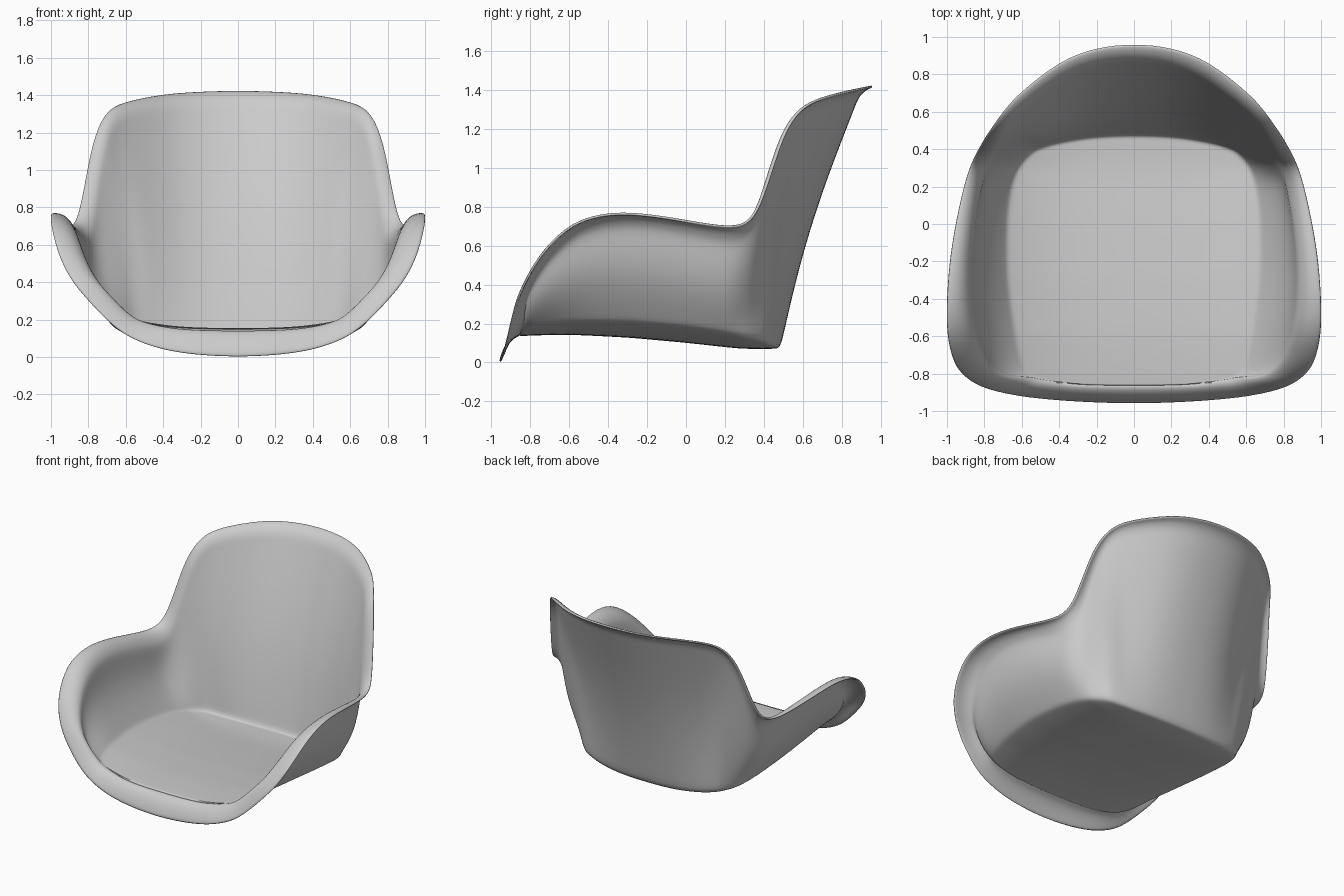
import bpy, bmesh, math
from mathutils import Vector

if "Cube" in bpy.data.objects:
    bpy.data.objects.remove(bpy.data.objects["Cube"])

# Stations from front centre to back centre (right half):
# seat edge x, y, then rim x, y, z
EDGE = [
    (0, -.84, 0, -.957, 0), (.28, -.84, .3, -.947, .02),
    (.44, -.83, .5, -.932, .07), (.53, -.815, .65, -.912, .15),
    (.585, -.785, .8, -.875, .30), (.61, -.73, .9, -.82, .425),
    (.63, -.64, .965, -.735, .565), (.655, -.5, 1, -.58, .71),
    (.68, -.3, 1, -.38, .764), (.685, -.1, .982, -.17, .752),
    (.68, .05, .95, .02, .722), (.665, .17, .91, .2, .697),
    (.645, .25, .875, .31, .715), (.625, .30, .845, .375, .80),
    (.605, .335, .815, .43, .95), (.575, .37, .785, .48, 1.1),
    (.54, .40, .75, .53, 1.215), (.49, .42, .70, .60, 1.305),
    (.42, .44, .61, .70, 1.358), (.28, .465, .40, .863, 1.4),
    (.14, .477, .2, .94, 1.415), (0, .48, 0, .96, 1.42)]
# Rolled lip per station: inset and height of its crest relative to the rim
LIP = [(.035, .132), (.035, .12), (.055, .11), (.07, .09), (.08, .08), (.09, .06),
       (.10, .04), (.10, .02), (.085, .01), (.075, .01), (.065, .008),
       (.055, .005), (.05, .0), (.05, 0), (.05, 0), (.05, 0), (.05, 0),
       (.05, -.005), (.06, -.01), (.07, -.015), (.07, -.015), (.07, -.015)]
SEAT_Z = [(-.9, .138), (-.8, .145), (-.6, .15), (-.3, .135), (0, .108),
          (.3, .075), (.5, .078)]


def seat_height(x, y):
    z = SEAT_Z[0][1]
    for (y0, z0), (y1, z1) in zip(SEAT_Z, SEAT_Z[1:]):
        if y >= y0:
            z = z0 + (z1 - z0) * min(1, (y - y0) / (y1 - y0))
    return z + .072 * (abs(x) / .65) ** 3


def catmull(a, b, c, d, t):
    return [.5 * (2 * q + (r - p) * t + (2 * p - 5 * q + 4 * r - s) * t * t
                  + (3 * q - p - 3 * r + s) * t ** 3) for p, q, r, s in zip(a, b, c, d)]


def column(s):
    """Profile from near the seat centre, out to the seat edge, up the wall, over the lip."""
    bx, by, rx, ry, rz, inset, rise = s
    base = Vector((bx, by, seat_height(bx, by)))
    rim = Vector((rx, ry, rz))
    out = Vector((rx - bx, ry - by, 0)).normalized()
    crest = rim - out * inset + Vector((0, 0, rise))
    wall = crest - base
    start = base + wall * (1 - min(.10, wall.length * .8) / wall.length)
    # Arms belly outward, the back bows slightly forward
    bow = -.045 + .08 * max(0, min(1, (ry - .25) / .4))
    bow *= min(1, wall.length / .5)
    pts = []
    for k in (.12, .25, .4, .55, .7, .83, .92, .965):
        x, y = bx * k, -.2 + (by + .2) * k
        pts.append(Vector((x, y, seat_height(x, y))))
    for k in (0, .06, .15, .28, .42, .56, .7, .85):
        pts.append(base.lerp(start, k) - out * bow * math.sin(math.pi * k))
    for i in range(7):
        t = i / 6
        pts.append(start * (1 - t) ** 2 + crest * 2 * t * (1 - t) + rim * t * t)
    return pts


# Mirror the stations into a closed loop and smooth between them
half = [e + l for e, l in zip(EDGE, LIP)]
loop = half + [(-s[0], s[1], -s[2]) + s[3:] for s in half[-2:0:-1]]
n = len(loop)
columns = []
for i in range(n):
    for t in (0, .5):
        columns.append(column(catmull(loop[i - 1], loop[i], loop[(i + 1) % n],
                                      loop[(i + 2) % n], t)))

# Seat shell surface
bm = bmesh.new()
centre = bm.verts.new((0, -.2, seat_height(0, -.2)))
cols = [[bm.verts.new(p) for p in c] for c in columns]
for i, a in enumerate(cols):
    b = cols[(i + 1) % len(cols)]
    bm.faces.new((centre, a[0], b[0]))
    for j in range(len(a) - 1):
        bm.faces.new((a[j], b[j], b[j + 1], a[j + 1])[::-1])
for f in bm.faces:
    f.smooth = True
bmesh.ops.recalc_face_normals(bm, faces=bm.faces[:])
mesh = bpy.data.meshes.new("seat_shell")
bm.to_mesh(mesh)
bm.free()
shell = bpy.data.objects.new("seat_shell", mesh)
bpy.context.collection.objects.link(shell)

# Thin moulded thickness with a rounded edge
solid = shell.modifiers.new("thickness", 'SOLIDIFY')
solid.thickness = .014
solid.offset = 0
sub = shell.modifiers.new("smooth", 'SUBSURF')
sub.levels = sub.render_levels = 1
